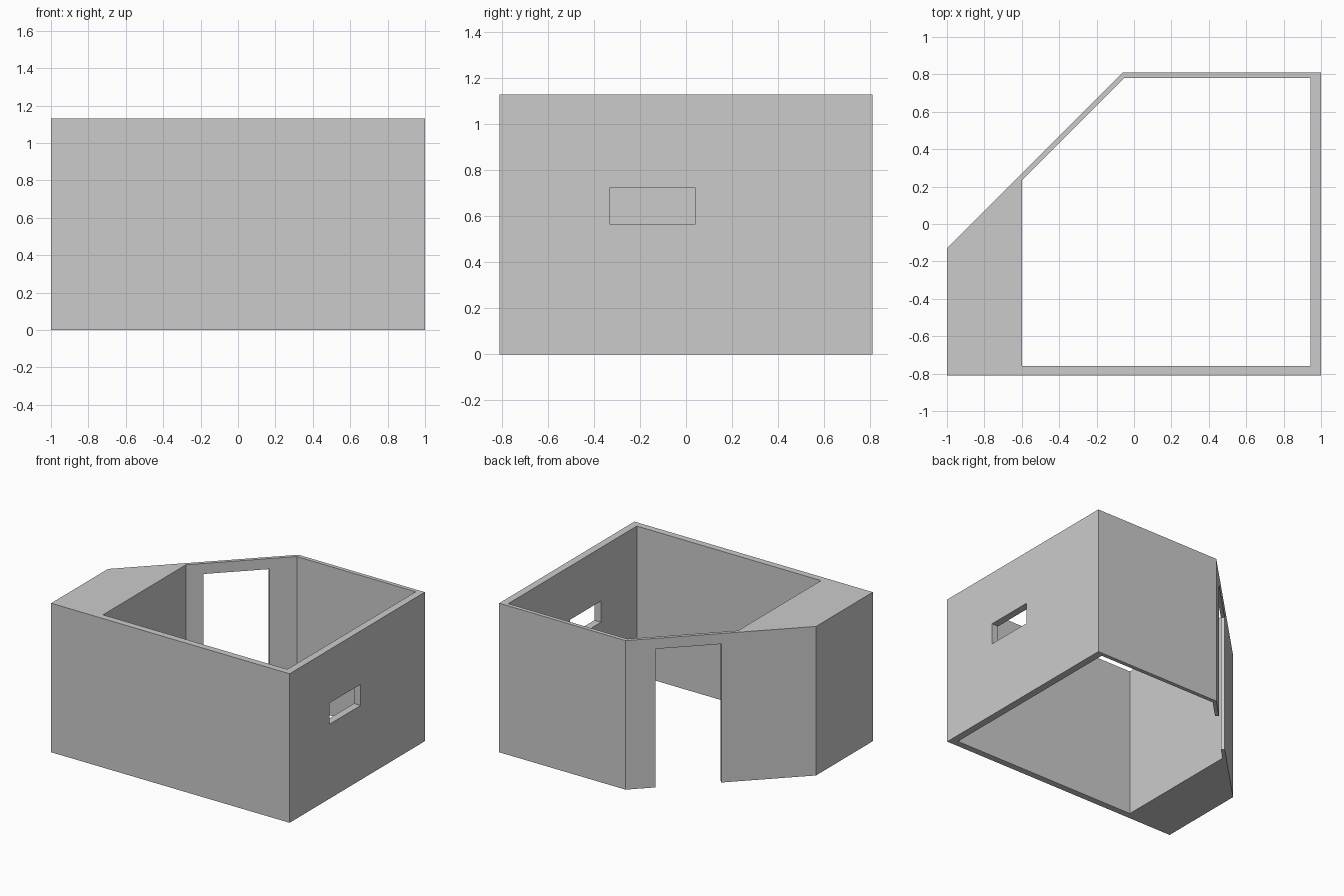
import bpy, bmesh
from math import radians

if "Cube" in bpy.data.objects:
    bpy.data.objects.remove(bpy.data.objects["Cube"])

H = 1.13
OUTER = [(-1, -0.81), (1, -0.81), (1, 0.81), (-0.06, 0.81), (-1, -0.13)]
INNER = [(-0.6, -0.76), (0.945, -0.76), (0.945, 0.78), (-0.053, 0.78), (-0.6, 0.233)]

# Wall shell: matching outer and inner outlines, open at top and bottom
bm = bmesh.new()
ob, ot, ib, it = ([bm.verts.new((x, y, z)) for x, y in loop]
                  for loop, z in ((OUTER, 0), (OUTER, H), (INNER, 0), (INNER, H)))
for i in range(5):
    j = (i + 1) % 5
    for a, b in ((ob, ot), (ot, it), (it, ib), (ib, ob)):
        bm.faces.new((a[i], a[j], b[j], b[i]))
bmesh.ops.recalc_face_normals(bm, faces=bm.faces)
mesh = bpy.data.meshes.new("room_walls")
bm.to_mesh(mesh)
bm.free()
walls = bpy.data.objects.new("room_walls", mesh)
bpy.context.collection.objects.link(walls)


def cut_opening(name, centre, size, angle=0):
    bpy.ops.mesh.primitive_cube_add(size=1, location=centre, rotation=(0, 0, radians(angle)))
    cutter = bpy.context.object
    cutter.name = name
    cutter.scale = size
    cutter.hide_render = True
    cutter.display_type = 'WIRE'
    mod = walls.modifiers.new(name, 'BOOLEAN')
    mod.operation = 'DIFFERENCE'
    mod.solver = 'EXACT'
    mod.object = cutter
    bpy.context.view_layer.objects.active = walls
    bpy.ops.object.modifier_apply(modifier=name)
    bpy.data.objects.remove(cutter)


# Small window in the right wall
cut_opening("window_cutter", (0.97, -0.145, 0.645), (0.2, 0.37, 0.16))

# Doorway in the diagonal wall, open to the ground
cut_opening("door_cutter", (-0.37, 0.5, 0.475), (0.46, 0.2, 1.15), 45)
